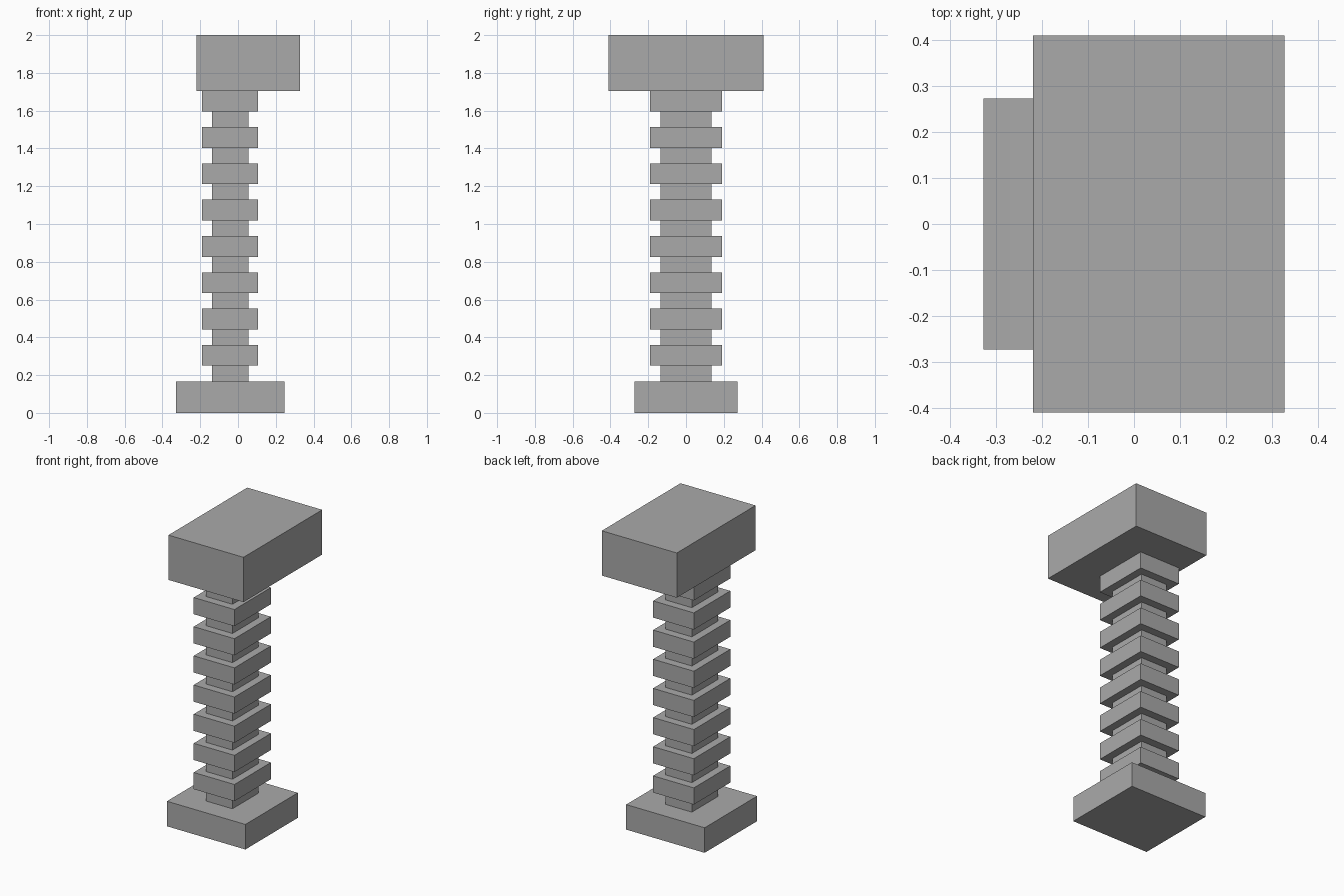
import bpy
import bmesh
from mathutils import Matrix, Vector

cube = bpy.data.objects.get("Cube")
if cube:
    bpy.data.objects.remove(cube, do_unlink=True)

# One plain grey for every part
GREY = (0.4, 0.4, 0.4, 1.0)
grey = bpy.data.materials.new("plain grey")
grey.use_nodes = True
grey.diffuse_color = GREY
grey.node_tree.nodes["Principled BSDF"].inputs["Base Color"].default_value = GREY


def block(name, x0, x1, half_depth, z0, z1):
    """Flat-faced box, symmetric front to back."""
    bm = bmesh.new()
    centre = Vector(((x0 + x1) / 2, 0, (z0 + z1) / 2))
    size = Vector((x1 - x0, 2 * half_depth, z1 - z0))
    bmesh.ops.create_cube(bm, size=1, matrix=Matrix.LocRotScale(None, None, size))
    mesh = bpy.data.meshes.new(name)
    bm.to_mesh(mesh)
    bm.free()
    mesh.materials.append(grey)
    obj = bpy.data.objects.new(name, mesh)
    obj.location = centre
    bpy.context.collection.objects.link(obj)
    return obj


BASE_TOP = 0.165
HEAD_BOTTOM = 1.705
RING_COUNT = 8
RING_HEIGHT = 0.11
RING_PITCH = 0.1922

# Foot and offset head
block("base", -0.327, 0.245, 0.273, 0, BASE_TOP)
block("head", -0.22, 0.327, 0.41, HEAD_BOTTOM, 2)

# Central post running between them
block("post", -0.138, 0.055, 0.136, BASE_TOP, HEAD_BOTTOM)

# Evenly spaced square collars, the highest touching the head
for i in range(RING_COUNT):
    top = HEAD_BOTTOM - i * RING_PITCH
    block(f"collar_{i + 1}", -0.19, 0.107, 0.19, top - RING_HEIGHT, top)
